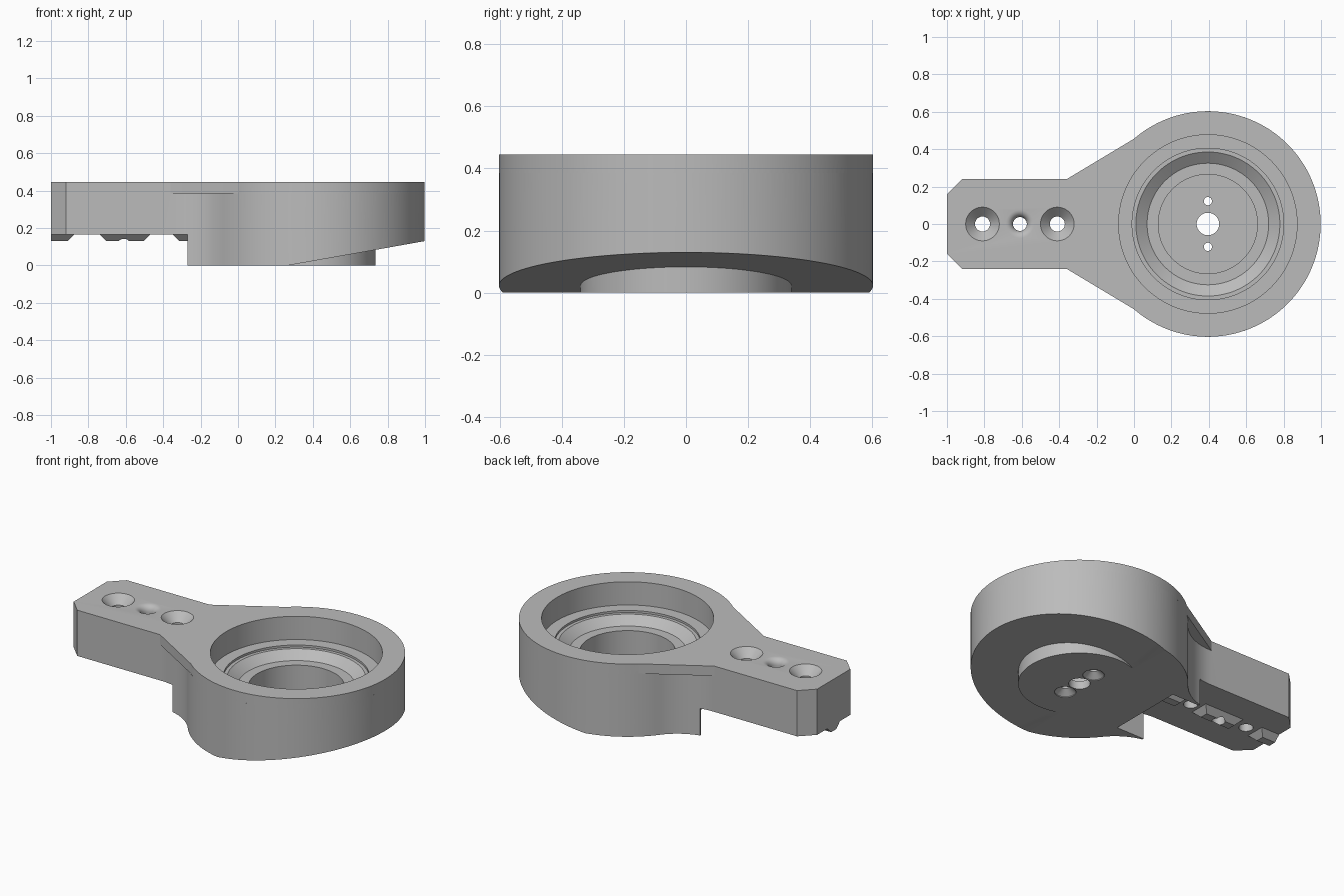
import bpy, bmesh
from math import pi, cos, sin, atan2, hypot, radians

if "Cube" in bpy.data.objects:
    bpy.data.objects.remove(bpy.data.objects["Cube"], do_unlink=True)

HUB, R = 0.395, 0.603          # ring centre on x, ring radius
W, TOP, ARM_Z = 0.24, 0.445, 0.165

grey = bpy.data.materials.new("plain grey")
grey.use_nodes = True
grey.diffuse_color = (0.5, 0.5, 0.5, 1)
grey.node_tree.nodes["Principled BSDF"].inputs["Base Color"].default_value = (0.5, 0.5, 0.5, 1)


def finish(name, bm):
    bmesh.ops.recalc_face_normals(bm, faces=bm.faces)
    mesh = bpy.data.meshes.new(name)
    bm.to_mesh(mesh)
    bm.free()
    mesh.materials.append(grey)
    ob = bpy.data.objects.new(name, mesh)
    bpy.context.collection.objects.link(ob)
    return ob


def prism(name, outline, shift, place):
    """Extrude a flat outline; place maps its 2D points into space."""
    bm = bmesh.new()
    face = bm.faces.new([bm.verts.new(place(*p)) for p in outline])
    ext = bmesh.ops.extrude_face_region(bm, geom=[face])["geom"]
    bmesh.ops.translate(bm, vec=shift, verts=[v for v in ext if isinstance(v, bmesh.types.BMVert)])
    return finish(name, bm)


def slab(name, outline, z0, z1):
    return prism(name, outline, (0, 0, z1 - z0), lambda x, y: (x, y, z0))


def box(name, x0, x1, y, z0, z1):
    return slab(name, [(x0, -y), (x1, -y), (x1, y), (x0, y)], z0, z1)


def lathe(name, profile, x, y=0.0, seg=96):
    """Closed solid turned from (radius, z) points about a vertical axis."""
    bm = bmesh.new()
    rings = [[bm.verts.new((x + r * cos(2 * pi * i / seg), y + r * sin(2 * pi * i / seg), z))
              for i in range(seg)] for r, z in profile]
    for a, b in zip(rings, rings[1:]):
        for i in range(seg):
            j = (i + 1) % seg
            bm.faces.new((a[i], a[j], b[j], b[i]))
    bm.faces.new(rings[0])
    bm.faces.new(rings[-1])
    return finish(name, bm)


def combine(target, tool, operation="DIFFERENCE"):
    mod = target.modifiers.new(operation.lower(), "BOOLEAN")
    mod.operation, mod.object, mod.solver = operation, tool, "EXACT"
    bpy.context.view_layer.objects.active = target
    bpy.ops.object.modifier_apply(modifier=mod.name)
    bpy.data.objects.remove(tool, do_unlink=True)


def arc(cx, cy, r, a0, a1, n):
    return [(cx + r * cos(a0 + (a1 - a0) * i / n), cy + r * sin(a0 + (a1 - a0) * i / n))
            for i in range(n + 1)]


def mirrored(half):
    """Complete an outline from its +y half."""
    return half + [(x, -y) for x, y in reversed(half) if y > 1e-5]


arm_end = [(-1, 0.16), (-0.92, W)]

# upper plate: arm with straight flare into the ring
start = atan2(0.455, -HUB)
upper = mirrored(arm_end + [(-0.36, W)] + arc(HUB, 0, R, start, 0, 64))

# lower body: arm blended into the ring by a concave fillet
fx = -0.35
dx = HUB - fx
fr = (dx * dx + W * W - R * R) / (2 * (R - W))
fy = W + fr
meet = atan2(fy, fx - HUB)
lower = mirrored(arm_end + arc(fx, fy, fr, -pi / 2, meet - pi, 16)
                 + arc(HUB, 0, R, meet, 0, 72)[1:])

body = slab("swing_arm_body", lower, 0, 0.385)
combine(body, slab("upper_plate", upper, 0.385, TOP), "UNION")

# clearance under the arm, running on between two side prongs
combine(body, box("arm_clearance", -1.2, -0.27, 1, -0.2, ARM_Z))
combine(body, box("arm_slot", -0.4, -0.08, W, -0.2, ARM_Z))

# sloping underside that leaves a round boss standing
wedge = prism("underside_wedge", [(0.27, 0), (1.27, 0.178), (1.27, -0.2), (0.27, -0.2)],
              (0, 2, 0), lambda x, z: (x, -1, z))
combine(wedge, lathe("boss_core", [(0.34, -0.4), (0.34, 0.4)], HUB))
combine(body, wedge)

# broken tapered rail under the arm
T = 0.035
for x0, x1, end0, end1 in ((-1, -0.875, 0, T), (-0.74, -0.47, T, T), (-0.35, -0.05, T, 0)):
    bm = bmesh.new()
    for z, in_, hw in ((0.13, 1, 0.025), (ARM_Z, 0, 0.06), (0.2, 0, 0.06)):
        for x in (x0 + end0 * in_, x1 - end1 * in_):
            for y in (-hw, hw):
                bm.verts.new((x, y, z))
    bmesh.ops.convex_hull(bm, input=bm.verts)
    combine(body, finish("rail_piece", bm), "UNION")

# stepped bearing seat and deep well
combine(body, lathe("bearing_seat", [
    (0.265, 0.05), (0.265, 0.245), (0.325, 0.245), (0.385, 0.29), (0.405, 0.29),
    (0.405, 0.303), (0.477, 0.303), (0.477, 0.6)], HUB, seg=128))

# hub bore and two small holes countersunk from below
combine(body, lathe("hub_bore", [(0.06, -0.2), (0.06, 0.2)], HUB, seg=48))
for side in (-1, 1):
    combine(body, lathe("hub_pin_hole", [(0.06, -0.1), (0.06, 0.005), (0.022, 0.035), (0.022, 0.1)],
                        HUB, side * 0.122, 32))

# countersunk bolt holes and rounded middle hole
for x in (-0.81, -0.41):
    combine(body, lathe("bolt_hole", [(0.04, -0.1), (0.04, TOP - 0.05), (0.09, TOP), (0.09, 0.6)], x, seg=48))
dimple = [(0.075 - 0.038 * sin(a * pi / 12), TOP - 0.038 * (1 - cos(a * pi / 12))) for a in range(6, -1, -1)]
combine(body, lathe("middle_hole", [(0.037, -0.1)] + dimple + [(0.075, 0.6)], -0.61, seg=48))

bpy.ops.object.select_all(action="DESELECT")
body.select_set(True)
bpy.context.view_layer.objects.active = body
bpy.ops.object.shade_smooth_by_angle(angle=radians(25))
